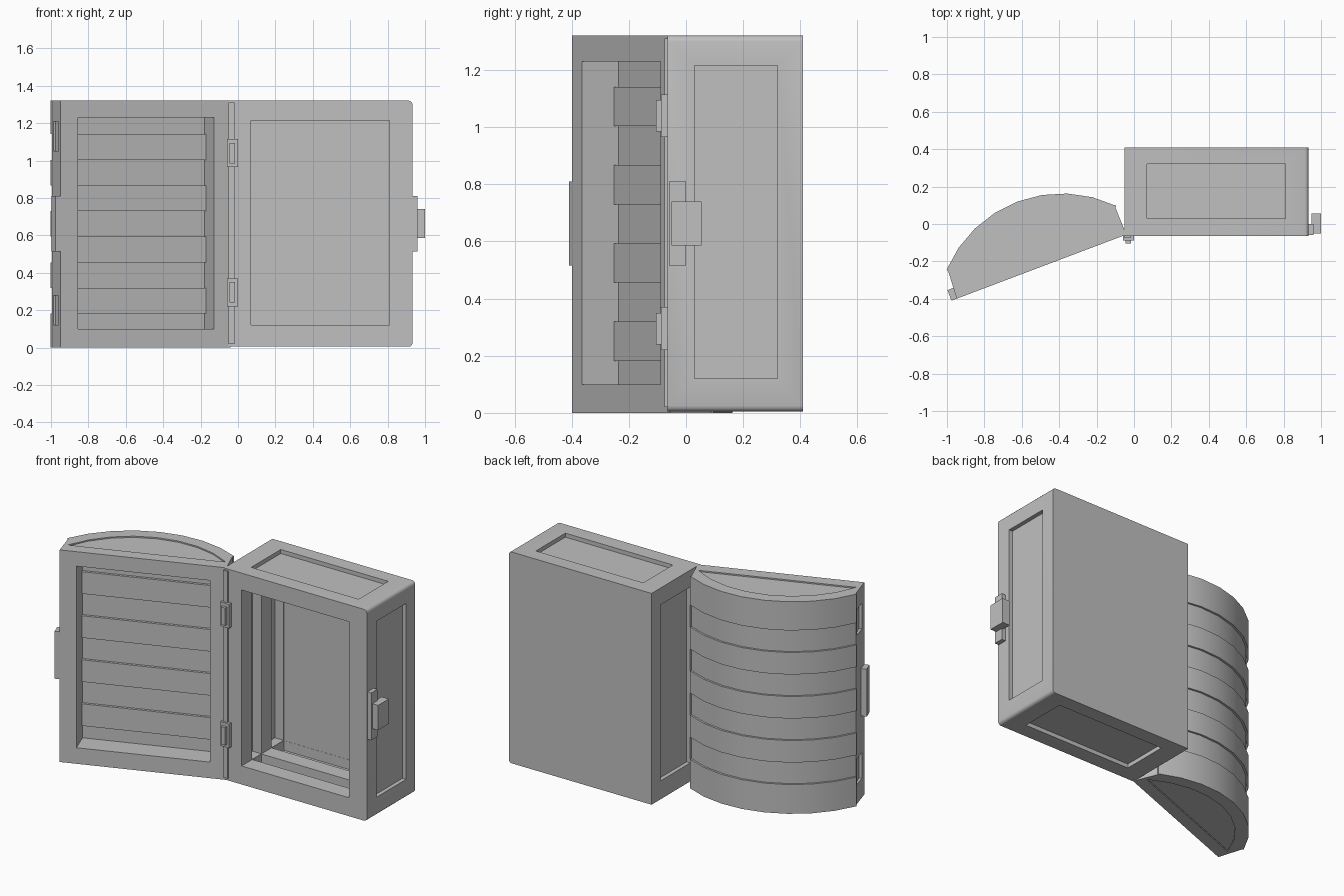
import bpy, bmesh, math

if "Cube" in bpy.data.objects:
    bpy.data.objects.remove(bpy.data.objects["Cube"], do_unlink=True)

grey = bpy.data.materials.new("plain_grey")
grey.use_nodes = True
GREY = (0.53, 0.53, 0.53, 1)
grey.diffuse_color = GREY
grey.node_tree.nodes["Principled BSDF"].inputs["Base Color"].default_value = GREY

HEIGHT = 1.32
HINGE = (-0.05, -0.06)
TILT = math.radians(20.7)
parts = []


def prism(name, outline, z0, z1):
    """Extrude a plan outline from z0 to z1."""
    bm = bmesh.new()
    low = [bm.verts.new((x, y, z0)) for x, y in outline]
    high = [bm.verts.new((x, y, z1)) for x, y in outline]
    bm.faces.new(low)
    bm.faces.new(high)
    n = len(low)
    for i in range(n):
        j = (i + 1) % n
        bm.faces.new((low[i], low[j], high[j], high[i]))
    bmesh.ops.recalc_face_normals(bm, faces=bm.faces)
    mesh = bpy.data.meshes.new(name)
    bm.to_mesh(mesh)
    bm.free()
    mesh.materials.append(grey)
    obj = bpy.data.objects.new(name, mesh)
    bpy.context.collection.objects.link(obj)
    parts.append(obj)
    return obj


def box(name, x0, x1, y0, y1, z0, z1):
    return prism(name, [(x0, y0), (x1, y0), (x1, y1), (x0, y1)], z0, z1)


def bake(obj):
    """Apply all modifiers of an object."""
    graph = bpy.context.evaluated_depsgraph_get()
    obj_mesh = bpy.data.meshes.new_from_object(obj.evaluated_get(graph))
    obj.modifiers.clear()
    obj.data = obj_mesh


def carve(obj, cutters):
    """Subtract the cutters one by one, then remove them."""
    for cutter in cutters:
        cutter.hide_render = True
        mod = obj.modifiers.new("cut", 'BOOLEAN')
        mod.operation = 'DIFFERENCE'
        mod.solver = 'EXACT'
        mod.object = cutter
        bake(obj)
        parts.remove(cutter)
        bpy.data.objects.remove(cutter, do_unlink=True)


def lid_point(u, v):
    """Lid coordinates: u runs away from the hinge, v towards the dome."""
    c, s = math.cos(TILT), math.sin(TILT)
    return (HINGE[0] - c * u - s * v, HINGE[1] - s * u + c * v)


def lid_prism(name, outline, z0, z1):
    return prism(name, [lid_point(u, v) for u, v in outline], z0, z1)


def lid_box(name, u0, u1, v0, v1, z0, z1):
    return lid_prism(name, [(u0, v0), (u1, v0), (u1, v1), (u0, v1)], z0, z1)


def arch(half, foot, peak, steps=8):
    """Points of a shallow arch across the lid, from far side to hinge."""
    rise = peak - foot
    radius = (half * half + rise * rise) / (2 * rise)
    sweep = math.asin(half / radius)
    angles = [sweep - 2 * sweep * i / steps for i in range(steps + 1)]
    return [(0.472 + radius * math.sin(a), peak - radius + radius * math.cos(a))
            for a in angles]


# Chest body with rounded edges running front to back
body = box("chest_body", -0.05, 0.933, -0.065, 0.41, 0.005, HEIGHT)
bm = bmesh.new()
bm.from_mesh(body.data)
edges = [e for e in bm.edges
         if abs(e.verts[0].co.y - e.verts[1].co.y) > 0.1 and e.verts[0].co.x > 0]
bmesh.ops.bevel(bm, geom=edges, offset=0.02, segments=3, profile=0.5, affect='EDGES')
bm.to_mesh(body.data)
bm.free()

# Cavity, and sunk panels on the outside
X0, X1, Y0, Y1, Z0, Z1 = 0.07, 0.81, 0.03, 0.32, 0.12, 1.215
DEEP, SUNK = 0.06, 0.025
carve(body, [
    box("cavity", X0, X1, -0.2, 0.35, Z0, Z1),
    box("outer_left", 0.933 - SUNK, 1.1, Y0, Y1, Z0, Z1),
    box("outer_right", -0.2, -0.05 + SUNK, Y0, Y1, Z0, Z1),
    box("outer_top", X0, X1, Y0, Y1, HEIGHT - SUNK, 1.5),
    box("outer_bottom", X0, X1, Y0, Y1, -0.2, 0.005 + SUNK),
])

# Two grooves round the inner walls, leaving a rib between them
for y0, y1 in ((0.04, 0.13), (0.23, 0.349)):
    carve(body, [
        box("side_groove", X0 - DEEP, X1 + DEEP, y0, y1, Z0 + 0.001, Z1 - 0.001),
        box("floor_groove", X0 + 0.001, X1 - 0.001, y0, y1, Z0 - DEEP, Z1 + DEEP),
    ])

# Domed lid with a flat-backed cavity, shallow end panels and side notches
FLOOR = 0.137
dome = arch(0.478, 0.155, 0.358)
end_panel = [(0.93, 0.075), *arch(0.455, 0.08, 0.295), (0.02, 0.075)]
lid = lid_prism("lid", [(0.96, 0), *dome, (-0.01, 0)], 0, HEIGHT)
carve(lid, [
    lid_box("lid_cavity", 0.085, 0.862, -0.1, FLOOR, 0.10, 1.23),
    lid_prism("lid_top_panel", end_panel, HEIGHT - 0.008, 1.5),
    lid_prism("lid_bottom_panel", end_panel, -0.2, 0.008),
    lid_box("upper_notch", 0.94, 1.1, 0.04, 0.13, 1.05, 1.21),
    lid_box("lower_notch", 0.94, 1.1, 0.04, 0.13, 0.12, 0.28),
])

# Alternating planks: even ones stand out, odd ones stand in
PLANK = 0.137
skin = arch(0.485, 0.163, 0.371)
for i in range(9):
    low = 0 if i == 0 else 0.045 + PLANK * i
    high = HEIGHT if i == 8 else 0.045 + PLANK * (i + 1)
    if i % 2 == 0:
        lid_prism("outer_plank", skin + dome[::-1], low, high)
    else:
        lid_box("inner_plank", 0.085, 0.862, FLOOR - 0.016, FLOOR + 0.005, low, high)

# Hinge strip and two hinges
box("hinge_strip", -0.05, -0.02, -0.075, -0.055, 0.02, 1.31)
for z in (0.22, 0.965):
    box("hinge_plate", -0.06, 0.0, -0.088, -0.06, z, z + 0.15)
    box("hinge_knuckle", -0.045, -0.015, -0.105, -0.085, z + 0.02, z + 0.13)

# Latch on the body and its strap on the lid
box("latch_plate", 0.92, 0.96, -0.06, 0.0, 0.515, 0.81)
box("latch_knob", 0.95, 1.0, -0.05, 0.055, 0.585, 0.74)
lid_box("lid_latch", 0.95, 0.99, 0.0, 0.06, 0.515, 0.81)

# Smooth the curved surfaces, keep the corners sharp
bpy.ops.object.select_all(action='DESELECT')
for part in parts:
    part.select_set(True)
bpy.context.view_layer.objects.active = body
bpy.ops.object.shade_smooth_by_angle(angle=math.radians(35))
